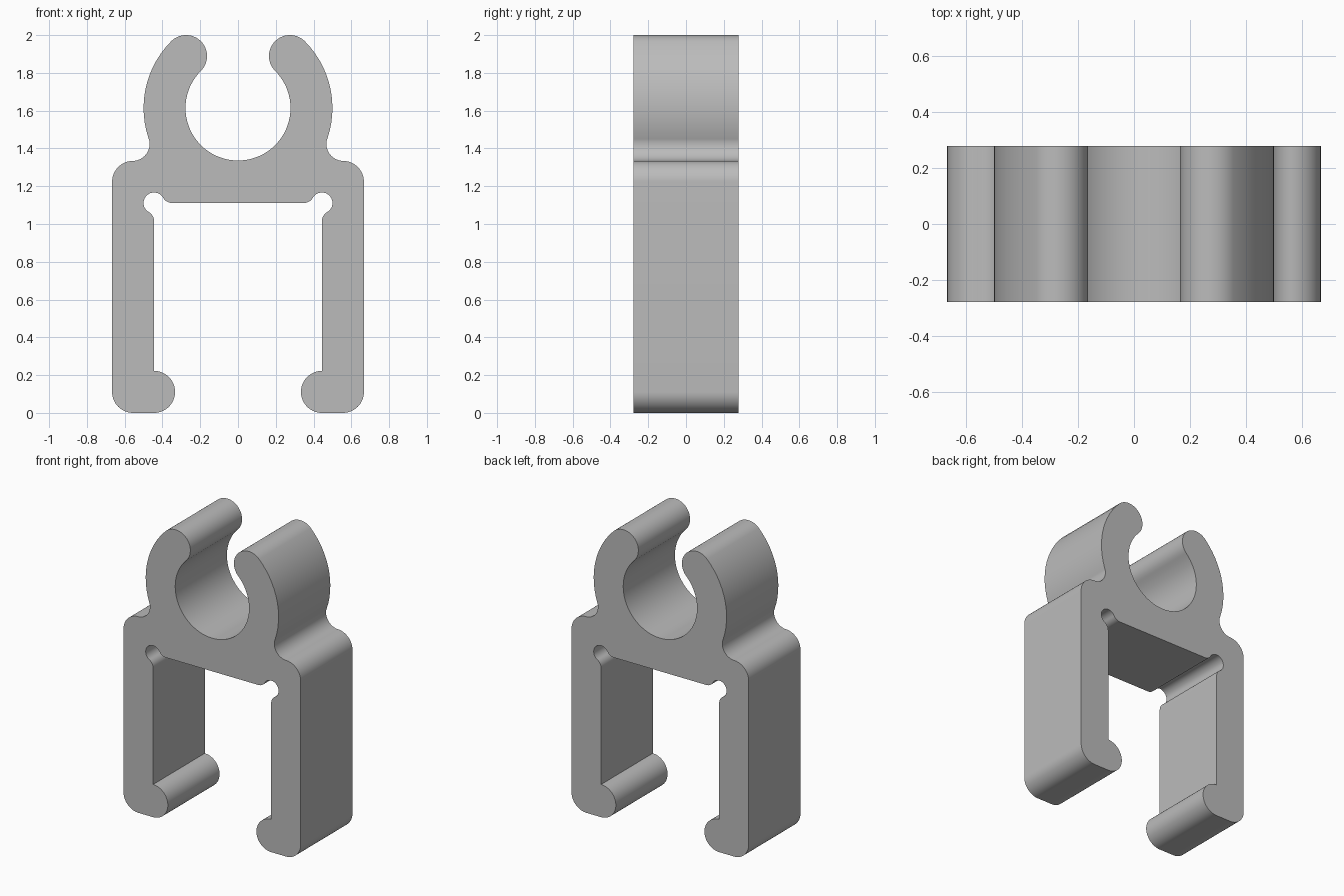
import bpy, bmesh
from math import radians, sin, cos, ceil

cube = bpy.data.objects.get("Cube")
if cube:
    bpy.data.objects.remove(cube)

DEPTH = 0.556
U = 1 / 9            # main corner radius
S = U / 2            # small relief radius
WALL, SIDE = 4 * U, 6 * U
RING_Z, SHOULDER_Z = 1.614, 1.334
TIP = 0.389 * cos(radians(45))
D = S * 3 ** 0.5     # relief to blend offset


def arc(cx, cz, r, start, end):
    n = max(6, ceil(abs(end - start) / 5))
    angles = [radians(start + (end - start) * i / n) for i in range(n + 1)]
    return [(cx + r * cos(a), cz + r * sin(a)) for a in angles]


# Half outline, from the bottom of the ring bore round to the ceiling
half = (
    arc(0, RING_Z, 0.278, -90, 45)                        # ring bore
    + arc(TIP, RING_Z + TIP, U, 225, 45)                  # rounded tip
    + arc(0, RING_Z, 0.5, 45, -18.9)[1:]                  # ring outside
    + arc(0.558, SHOULDER_Z + 0.09, 0.09, 161.1, 270)[1:] # neck blend
    + arc(SIDE - U, SHOULDER_Z - U, U, 90, 0)             # shoulder
    + arc(SIDE - U, U, U, 0, -90)                         # foot corner
    + arc(WALL, U, U, -90, -270)                          # hooked foot
    + arc(WALL + S, 10 * U - D, S, 180, 120)              # wall blend
    + arc(WALL, 10 * U, S, -60, 150)[1:]                  # corner relief
    + arc(WALL - D, 10 * U + S, S, -30, -90)[1:]          # ceiling blend
)
outline = half + [(-x, z) for x, z in reversed(half) if x > 1e-5]

# Extrude the outline through the depth
bm = bmesh.new()
face = bm.faces.new([bm.verts.new((x, -DEPTH / 2, z)) for x, z in outline])
result = bmesh.ops.extrude_face_region(bm, geom=[face], use_keep_orig=True)
moved = [v for v in result["geom"] if isinstance(v, bmesh.types.BMVert)]
bmesh.ops.translate(bm, vec=(0, DEPTH, 0), verts=moved)
bmesh.ops.remove_doubles(bm, verts=bm.verts, dist=1e-5)
bmesh.ops.recalc_face_normals(bm, faces=bm.faces)
mesh = bpy.data.meshes.new("clip_bracket")
bm.to_mesh(mesh)
bm.free()

clip = bpy.data.objects.new("clip_bracket", mesh)
bpy.context.collection.objects.link(clip)

grey = bpy.data.materials.new("plain_grey")
grey.use_nodes = True
colour = (0.5, 0.5, 0.5, 1)
grey.diffuse_color = colour
grey.node_tree.nodes["Principled BSDF"].inputs["Base Color"].default_value = colour
mesh.materials.append(grey)

bpy.ops.object.select_all(action="DESELECT")
clip.select_set(True)
bpy.context.view_layer.objects.active = clip
bpy.ops.object.shade_smooth_by_angle(angle=radians(30))
